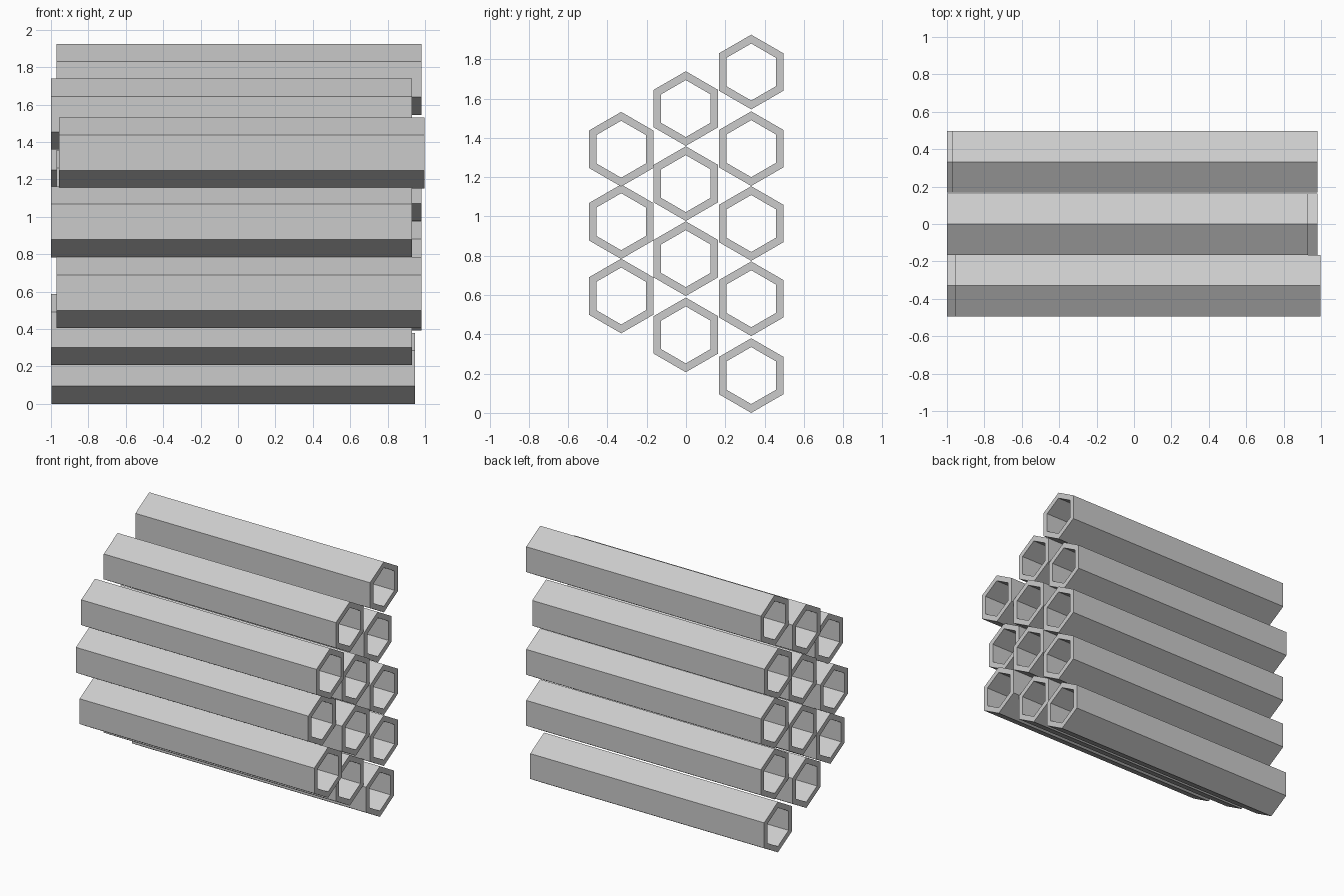
import bpy, bmesh
from math import sin, cos, pi

if "Cube" in bpy.data.objects:
    bpy.data.objects.remove(bpy.data.objects["Cube"])

R_OUT, R_IN = 0.19, 0.145


def hex_tube(name, y, z, x0, x1):
    """Open-ended hexagonal tube along x, points facing up and down."""
    bm = bmesh.new()

    def ring(x, r):
        return [bm.verts.new((x, y + r * sin(k * pi / 3), z + r * cos(k * pi / 3)))
                for k in range(6)]

    # outer wall, end rim, inner wall, end rim
    rings = [ring(x0, R_OUT), ring(x1, R_OUT), ring(x1, R_IN), ring(x0, R_IN)]
    for a, b in zip(rings, rings[1:] + rings[:1]):
        for k in range(6):
            j = (k + 1) % 6
            bm.faces.new((a[k], a[j], b[j], b[k]))
    bmesh.ops.recalc_face_normals(bm, faces=bm.faces)
    mesh = bpy.data.meshes.new(name)
    bm.to_mesh(mesh)
    bm.free()
    obj = bpy.data.objects.new(name, mesh)
    bpy.context.collection.objects.link(obj)


# each column: y, then (z centre, left end, right end) from the bottom up
columns = {
    "front_tube": (-0.33, [(0.595, -0.97, 0.98), (0.973, -1.0, 0.93), (1.342, -0.957, 0.998)]),
    "middle_tube": (-0.001, [(0.397, -1.0, 0.93), (0.785, -0.97, 0.98),
                             (1.167, -0.97, 0.98), (1.549, -1.0, 0.93)]),
    "back_tube": (0.332, [(0.19, -0.997, 0.947), (0.581, -0.97, 0.98), (0.964, -0.97, 0.98),
                          (1.345, -1.0, 0.93), (1.735, -0.97, 0.98)]),
}
for name, (y, tubes) in columns.items():
    for i, (z, x0, x1) in enumerate(tubes, 1):
        hex_tube(f"{name}_{i}", y, z, x0, x1)
